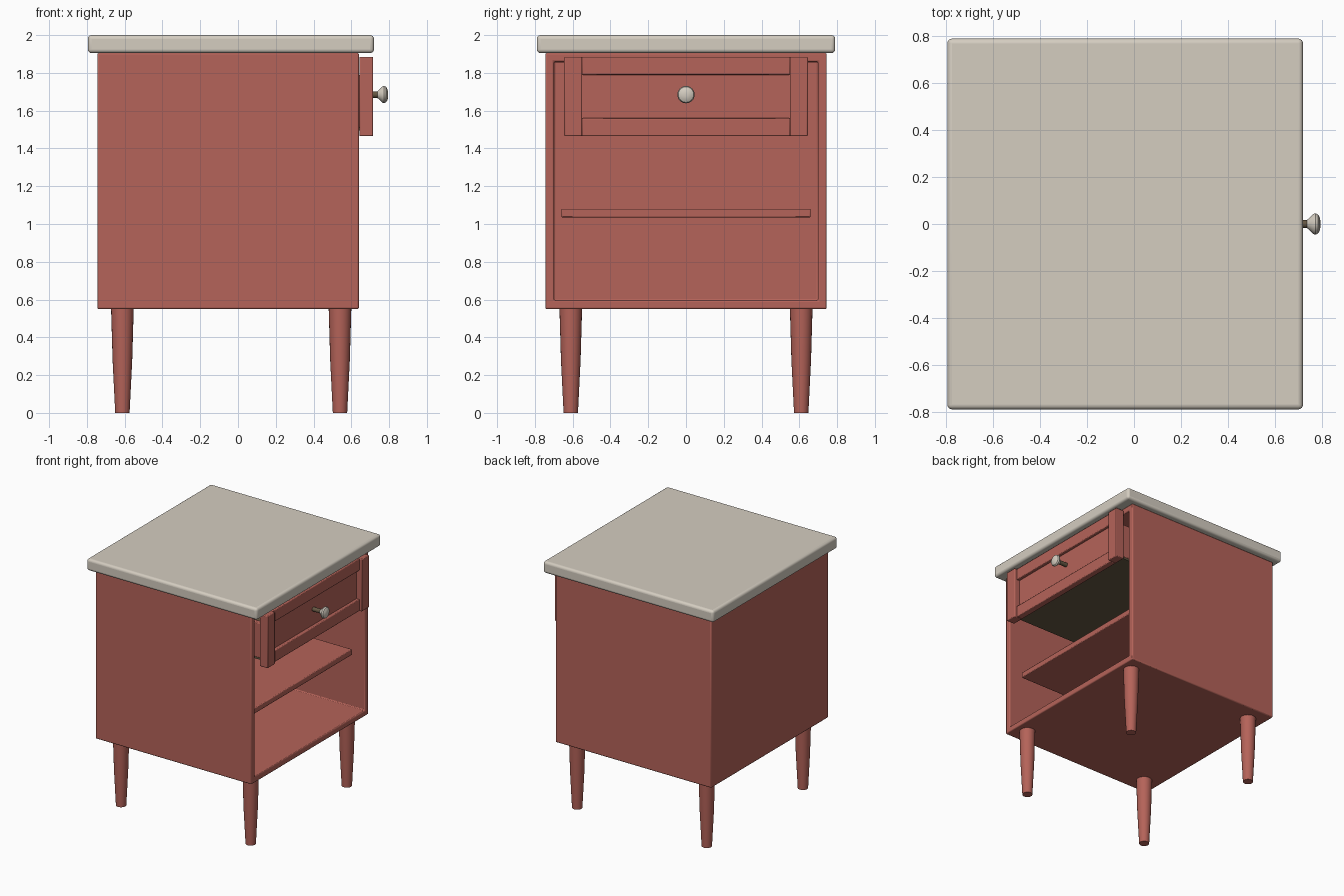
import bpy, bmesh, math
from mathutils import Matrix, Vector

old = bpy.data.objects.get("Cube")
if old:
    bpy.data.objects.remove(old)


def material(name, rgb):
    m = bpy.data.materials.new(name)
    m.use_nodes = True
    m.diffuse_color = (*rgb, 1)
    m.node_tree.nodes["Principled BSDF"].inputs["Base Color"].default_value = (*rgb, 1)
    return m


RED = material("red paint", (0.46, 0.125, 0.10))
CREAM = material("cream paint", (0.66, 0.61, 0.53))
BROWN = material("dark wood", (0.13, 0.095, 0.055))


def finish(bm, name, mat, bevel=0, segments=2):
    bmesh.ops.recalc_face_normals(bm, faces=bm.faces)
    mesh = bpy.data.meshes.new(name)
    bm.to_mesh(mesh)
    bm.free()
    mesh.materials.append(mat)
    ob = bpy.data.objects.new(name, mesh)
    bpy.context.collection.objects.link(ob)
    if bevel:
        mod = ob.modifiers.new("Bevel", "BEVEL")
        mod.width, mod.segments = bevel, segments
    bpy.ops.object.select_all(action="DESELECT")
    ob.select_set(True)
    bpy.context.view_layer.objects.active = ob
    bpy.ops.object.shade_smooth_by_angle(angle=math.radians(35))
    return ob


def box_mesh(x, y, z):
    bm = bmesh.new()
    bmesh.ops.create_cube(bm, size=1)
    for v in bm.verts:
        v.co = Vector([(a + b) / 2 + c * (b - a) for (a, b), c in zip((x, y, z), v.co)])
    return bm


def box(name, x, y, z, mat=RED, bevel=0.006, segments=2):
    return finish(box_mesh(x, y, z), name, mat, bevel, segments)


def lathe(name, profile, place, mat, sides=24):
    """Spin (radius, height) points around z, then move into place."""
    bm = bmesh.new()
    rings = []
    for r, h in profile:
        rings.append([bm.verts.new((r * math.cos(a), r * math.sin(a), h))
                      for a in (i * math.tau / sides for i in range(sides))])
    for low, high in zip(rings, rings[1:]):
        for i in range(sides):
            j = (i + 1) % sides
            bm.faces.new((low[i], low[j], high[j], high[i]))
    bm.faces.new(rings[0])
    bm.faces.new(rings[-1])
    bm.transform(place)
    return finish(bm, name, mat)


# Cabinet shell, opened on its +x side
bm = box_mesh((-0.745, 0.64), (-0.745, 0.745), (0.55, 1.905))
bm.normal_update()
opening = max(bm.faces, key=lambda f: f.calc_center_median().x)
bmesh.ops.inset_individual(bm, faces=[opening], thickness=0.065)
hole = bmesh.ops.extrude_discrete_faces(bm, faces=[opening])["faces"]
bmesh.ops.translate(bm, vec=(-1.32, 0, 0), verts=hole[0].verts)
finish(bm, "cabinet_shell", RED, 0.008)

# Table top and shelf
box("table_top", (-0.795, 0.72), (-0.79, 0.79), (1.905, 2.0), CREAM, 0.02, 4)
box("shelf", (-0.68, 0.555), (-0.66, 0.66), (1.035, 1.08))

# Drawer front: stiles, rails and recessed panel
for side, s in (("left", 1), ("right", -1)):
    box(f"drawer_stile_{side}", (0.642, 0.715), sorted((s * 0.55, s * 0.645)), (1.465, 1.885))
    box(f"drawer_side_{side}", (-0.6, 0.645), sorted((s * 0.57, s * 0.61)), (1.51, 1.79))
for level, z in (("lower", 1.465), ("upper", 1.79)):
    box(f"drawer_rail_{level}", (0.642, 0.695), (-0.552, 0.552), (z, z + 0.095))
box("drawer_panel", (0.645, 0.67), (-0.56, 0.56), (1.54, 1.81), bevel=0)

# Drawer box
box("drawer_back", (-0.6, -0.56), (-0.572, 0.572), (1.51, 1.79))
box("drawer_bottom", (-0.6, 0.645), (-0.605, 0.605), (1.495, 1.52), BROWN, 0)

# Knob, turned to point along +x
turn = Matrix.Translation((0, 0, 1.685)) @ Matrix.Rotation(math.pi / 2, 4, "Y")
lathe("knob_stem", [(0.017, 0.66), (0.017, 0.745)], turn, BROWN, 16)
lathe("knob", [(0.018, 0.738), (0.026, 0.748), (0.043, 0.765), (0.046, 0.773),
               (0.041, 0.784), (0.027, 0.792), (0.01, 0.795)], turn, CREAM)

# Tapered legs
for end, x in (("front", 0.54), ("back", -0.612)):
    for side, y in (("left", 0.61), ("right", -0.61)):
        lathe(f"leg_{end}_{side}", [(0.038, 0), (0.052, 0.28), (0.06, 0.555)],
              Matrix.Translation((x, y, 0)), RED)
